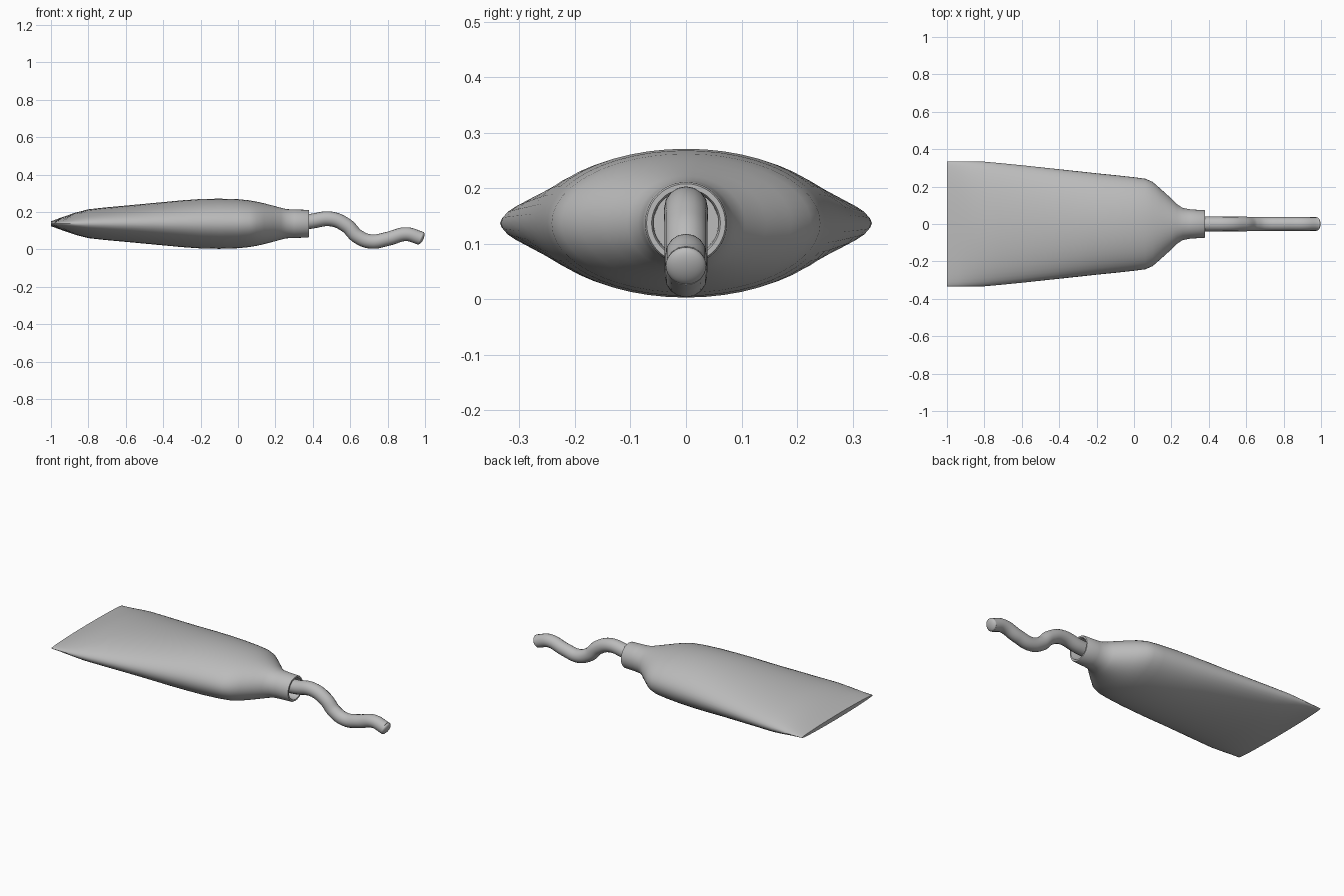
import bpy, bmesh, math
from mathutils import Vector

cube = bpy.data.objects.get("Cube")
if cube:
    bpy.data.objects.remove(cube, do_unlink=True)

grey = bpy.data.materials.new("plain_grey")
grey.use_nodes = True
grey.diffuse_color = (0.5, 0.5, 0.5, 1)
grey.node_tree.nodes["Principled BSDF"].inputs["Base Color"].default_value = (0.5, 0.5, 0.5, 1)

AXIS_Z = 0.137
SEGMENTS = 48


def finish(obj, angle):
    """Give the part its colour and smooth shading."""
    obj.data.materials.append(grey)
    bpy.ops.object.select_all(action="DESELECT")
    obj.select_set(True)
    bpy.context.view_layer.objects.active = obj
    bpy.ops.object.shade_smooth_by_angle(angle=math.radians(angle))


def loft(name, stations, angle):
    """Skin elliptical rings given as (x, half width, half height), capped."""
    bm = bmesh.new()
    rings = []
    for x, w, h in stations:
        turns = [2 * math.pi * i / SEGMENTS for i in range(SEGMENTS)]
        rings.append([bm.verts.new((x, w * math.cos(a), AXIS_Z + h * math.sin(a))) for a in turns])
    for a, b in zip(rings, rings[1:]):
        for i in range(SEGMENTS):
            j = (i + 1) % SEGMENTS
            bm.faces.new((a[i], a[j], b[j], b[i]))
    bm.faces.new(rings[0])
    bm.faces.new(rings[-1])
    bmesh.ops.recalc_face_normals(bm, faces=bm.faces)
    mesh = bpy.data.meshes.new(name)
    bm.to_mesh(mesh)
    bm.free()
    obj = bpy.data.objects.new(name, mesh)
    bpy.context.collection.objects.link(obj)
    finish(obj, angle)
    return obj


# Squeezable body: flat crimped end, full belly, shoulder, hollow neck
loft("tube_body", [
    (-1.0, 0.335, 0.013), (-0.94, 0.335, 0.035), (-0.87, 0.335, 0.059),
    (-0.8, 0.333, 0.077), (-0.72, 0.326, 0.086), (-0.6, 0.314, 0.097),
    (-0.45, 0.298, 0.111), (-0.3, 0.282, 0.125), (-0.2, 0.271, 0.132),
    (-0.1, 0.261, 0.134), (0.0, 0.25, 0.131), (0.06, 0.242, 0.125),
    (0.1, 0.225, 0.118), (0.14, 0.19, 0.109), (0.19, 0.145, 0.096),
    (0.23, 0.106, 0.085), (0.26, 0.086, 0.078), (0.3, 0.078, 0.076),
    (0.375, 0.074, 0.074), (0.38, 0.071, 0.071), (0.38, 0.062, 0.062),
    (0.375, 0.059, 0.059), (0.28, 0.058, 0.058)], 50)

# Wavy strand coming out of the neck
path = [(0.27, 0.143), (0.38, 0.149), (0.5, 0.162), (0.58, 0.127),
        (0.64, 0.069), (0.71, 0.042), (0.8, 0.056), (0.9, 0.081), (0.976, 0.06)]
curve = bpy.data.curves.new("strand_path", "CURVE")
curve.dimensions = "3D"
curve.bevel_depth = 0.037
curve.bevel_resolution = 6
curve.use_fill_caps = True
spline = curve.splines.new("BEZIER")
spline.bezier_points.add(len(path) - 1)
for point, (x, z) in zip(spline.bezier_points, path):
    point.co = (x, 0, z)
    point.handle_left_type = point.handle_right_type = "AUTO"
    point.radius = 1.08 - 0.16 * max(0, x - 0.4)
strand = bpy.data.objects.new("paste_strand", curve)
bpy.context.collection.objects.link(strand)
bpy.context.view_layer.objects.active = strand
bpy.ops.object.select_all(action="DESELECT")
strand.select_set(True)
bpy.ops.object.convert(target="MESH")
finish(bpy.context.object, 50)

# Softly domed tip of the strand
bpy.ops.mesh.primitive_uv_sphere_add(segments=32, ring_count=16, radius=0.0363,
                                     location=(path[-1][0], 0, path[-1][1]))
tip = bpy.context.object
tip.name = "strand_tip"
tip.scale.z = 0.45
tip.rotation_euler = Vector((0.9, 0, -0.42)).to_track_quat("Z", "Y").to_euler()
finish(tip, 60)
